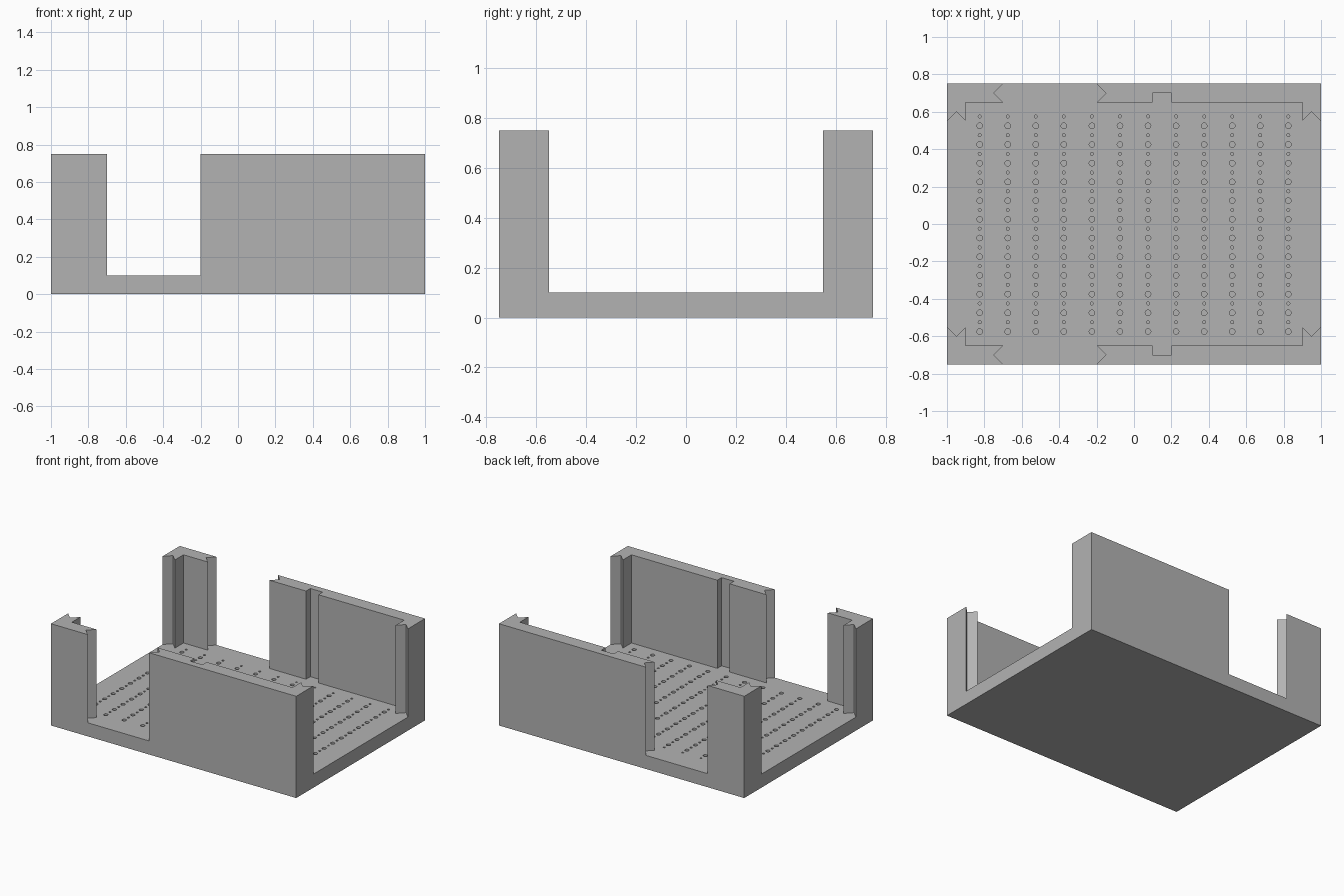
import bpy, bmesh
from mathutils import Matrix

cube = bpy.data.objects.get("Cube")
if cube:
    bpy.data.objects.remove(cube, do_unlink=True)

LENGTH, WIDTH, HEIGHT, FLOOR = 2.0, 1.5, 0.75, 0.1
HOLE_DEPTH = 0.05

grey = bpy.data.materials.new("plain grey")
grey.use_nodes = True
colour = (0.45, 0.45, 0.45, 1)
grey.diffuse_color = colour
grey.node_tree.nodes["Principled BSDF"].inputs["Base Color"].default_value = colour


def make_object(name, bm):
    bmesh.ops.recalc_face_normals(bm, faces=bm.faces)
    mesh = bpy.data.meshes.new(name)
    bm.to_mesh(mesh)
    bm.free()
    mesh.materials.append(grey)
    obj = bpy.data.objects.new(name, mesh)
    bpy.context.collection.objects.link(obj)
    return obj


def prism(name, outline, bottom, top):
    bm = bmesh.new()
    face = bm.faces.new([bm.verts.new((x, y, bottom)) for x, y in outline])
    side = bmesh.ops.extrude_face_region(bm, geom=[face])["geom"]
    verts = [v for v in side if isinstance(v, bmesh.types.BMVert)]
    bmesh.ops.translate(bm, verts=verts, vec=(0, 0, top - bottom))
    return make_object(name, bm)


def cut(target, cutter):
    cutter.hide_render = True
    mod = target.modifiers.new("cut", "BOOLEAN")
    mod.operation, mod.solver, mod.object = "DIFFERENCE", "EXACT", cutter
    bpy.context.view_layer.objects.active = target
    bpy.ops.object.modifier_apply(modifier=mod.name)
    bpy.data.objects.remove(cutter, do_unlink=True)


# Solid block that the floor and walls are cut from
hx, hy = LENGTH / 2, WIDTH / 2
body = prism("walled_base", [(-hx, -hy), (hx, -hy), (hx, hy), (-hx, hy)], 0, HEIGHT)

# Room space: open ends, doorways, V grooves at wall ends and a square wall slot
half = [
    (1.1, 0.55), (1, 0.55), (0.95, 0.6), (0.9, 0.55), (0.9, 0.65),
    (0.2, 0.65), (0.2, 0.7), (0.1, 0.7), (0.1, 0.65),
    (-0.2, 0.65), (-0.15, 0.7), (-0.2, 0.75), (-0.2, 0.85),
    (-0.7, 0.85), (-0.7, 0.75), (-0.75, 0.7), (-0.7, 0.65),
    (-0.9, 0.65), (-0.9, 0.55), (-0.95, 0.6), (-1, 0.55), (-1.1, 0.55),
]
outline = half + [(x, -y) for x, y in reversed(half)]
cut(body, prism("room_cutter", outline, FLOOR, HEIGHT + 0.1))

# Peg holes: alternating large and small rows across the floor
bm = bmesh.new()
for col in range(12):
    for row in range(24):
        radius = 0.015 if row % 2 == 0 else 0.008
        place = Matrix.Translation((-0.825 + 0.15 * col, -0.575 + 0.05 * row, FLOOR))
        bmesh.ops.create_cone(bm, cap_ends=True, segments=16, radius1=radius,
                              radius2=radius, depth=2 * HOLE_DEPTH, matrix=place)
cut(body, make_object("peg_hole_cutter", bm))
